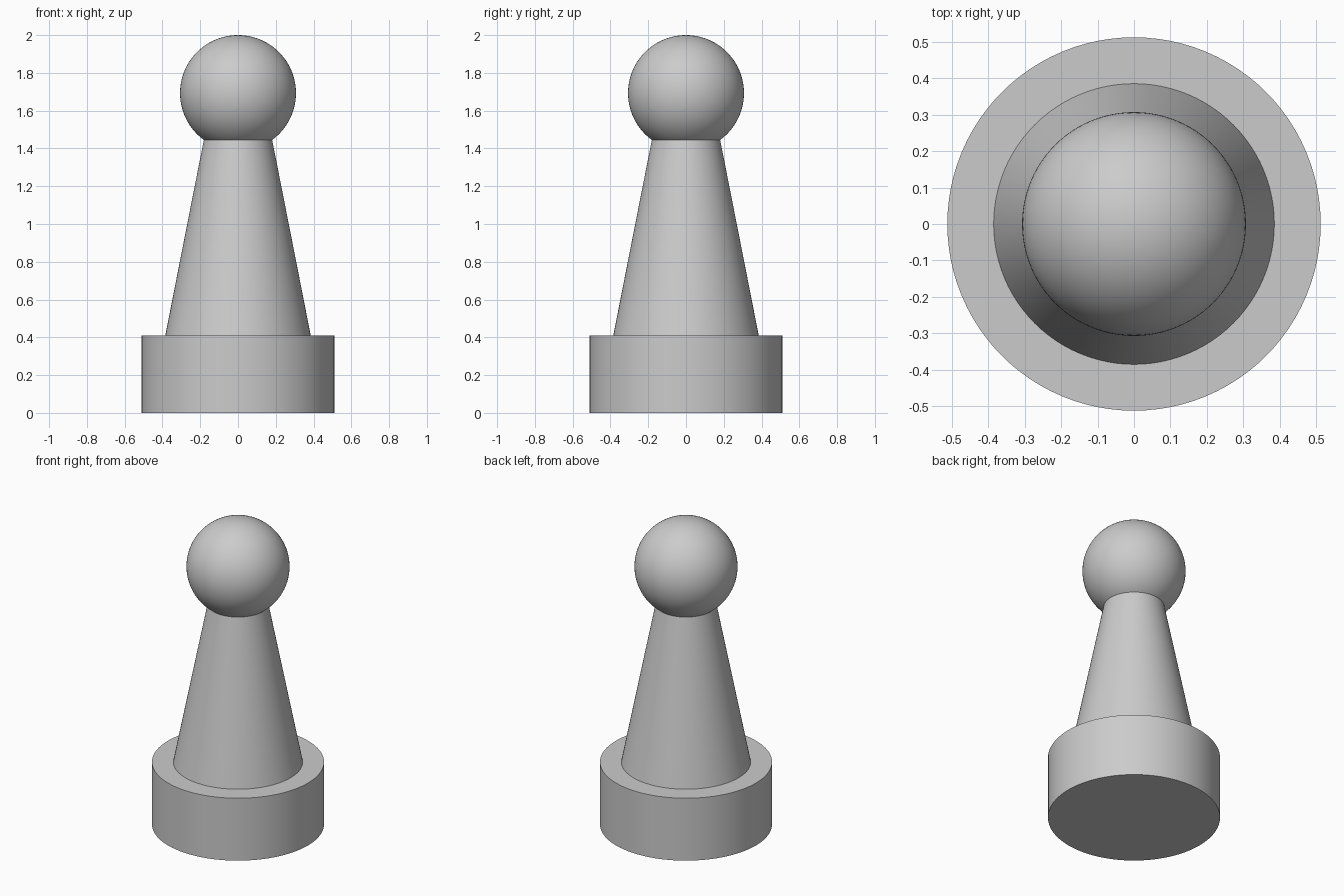
import bpy
import math

cube = bpy.data.objects.get("Cube")
if cube:
    bpy.data.objects.remove(cube, do_unlink=True)

grey = bpy.data.materials.new("plain grey")
grey.use_nodes = True
GREY = (0.6, 0.6, 0.6, 1)
grey.diffuse_color = GREY
grey.node_tree.nodes["Principled BSDF"].inputs["Base Color"].default_value = GREY

BASE_TOP = 0.41
NECK = 1.445
HEAD_RADIUS = 0.307


def finish(name):
    """Name the new part, colour it and smooth its round faces."""
    part = bpy.context.object
    part.name = name
    part.data.materials.append(grey)
    bpy.ops.object.shade_smooth_by_angle(angle=math.radians(30))


def tapered(name, low_radius, high_radius, bottom, top):
    bpy.ops.mesh.primitive_cone_add(
        vertices=96, radius1=low_radius, radius2=high_radius,
        depth=top - bottom, location=(0, 0, (bottom + top) / 2))
    finish(name)


# Round foot and tapering body
tapered("base", 0.512, 0.512, 0, BASE_TOP)
tapered("body", 0.385, 0.181, BASE_TOP, NECK)

# Ball head, sunk into the neck
bpy.ops.mesh.primitive_uv_sphere_add(
    segments=96, ring_count=48, radius=HEAD_RADIUS,
    location=(0, 0, 2 - HEAD_RADIUS))
finish("head")
